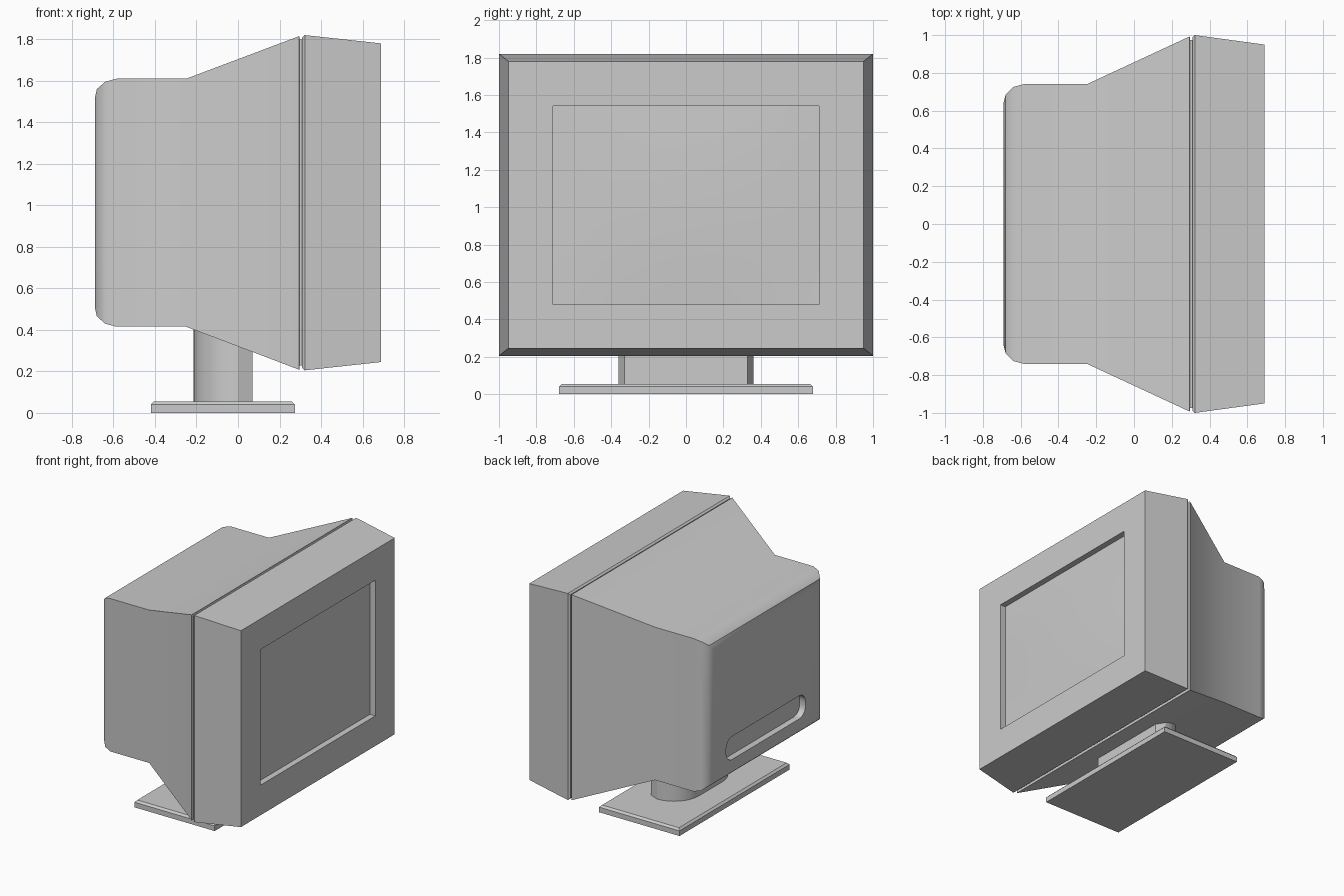
import bpy, bmesh
from math import sin, cos, pi

if "Cube" in bpy.data.objects:
    bpy.data.objects.remove(bpy.data.objects["Cube"])


def loft(name, rings, smooth=None):
    """Skin a list of equal-length point rings and cap both ends."""
    bm = bmesh.new()
    loops = [[bm.verts.new(p) for p in ring] for ring in rings]
    for a, b in zip(loops, loops[1:]):
        for i in range(len(a)):
            j = (i + 1) % len(a)
            bm.faces.new((a[i], a[j], b[j], b[i]))
    bm.faces.new(loops[0])
    bm.faces.new(loops[-1])
    bmesh.ops.recalc_face_normals(bm, faces=bm.faces)
    return finish(name, bm, smooth)


def finish(name, bm, smooth=None):
    mesh = bpy.data.meshes.new(name)
    bm.to_mesh(mesh)
    bm.free()
    obj = bpy.data.objects.new(name, mesh)
    bpy.context.collection.objects.link(obj)
    if smooth:
        activate(obj)
        bpy.ops.object.shade_smooth_by_angle(angle=smooth)
    return obj


def activate(obj):
    bpy.ops.object.select_all(action='DESELECT')
    obj.select_set(True)
    bpy.context.view_layer.objects.active = obj


def rect_x(x, hy, z0, z1):
    return [(x, -hy, z0), (x, hy, z0), (x, hy, z1), (x, -hy, z1)]


def rect_z(z, x0, x1, hy):
    return [(x0, -hy, z), (x1, -hy, z), (x1, hy, z), (x0, hy, z)]


# Rear housing: rounded back, straight box, flare towards the bezel, groove lip
rear_profile = [(-0.69, 0.645, 0.51, 1.515), (-0.68, 0.685, 0.465, 1.56),
                (-0.64, 0.725, 0.43, 1.595), (-0.585, 0.74, 0.415, 1.61),
                (-0.25, 0.74, 0.415, 1.61), (0.295, 0.993, 0.208, 1.815),
                (0.296, 0.975, 0.228, 1.798), (0.32, 0.975, 0.228, 1.798)]
rear = loft("rear_housing", [rect_x(*p) for p in rear_profile])

# Rounded slot recessed into the back
r, hy, z0, z1 = 0.075, 0.49, 0.57, 0.75
slot = []
for k, (cy, cz) in enumerate([(hy - r, z1 - r), (-hy + r, z1 - r),
                              (-hy + r, z0 + r), (hy - r, z0 + r)]):
    for i in range(7):
        a = k * pi / 2 + i * pi / 12
        slot.append((cy + r * cos(a), cz + r * sin(a)))
cutter = loft("slot_cutter", [[(x, y, z) for y, z in slot] for x in (-0.8, -0.64)])
cutter.hide_render = True
mod = rear.modifiers.new("slot", 'BOOLEAN')
mod.operation = 'DIFFERENCE'
mod.solver = 'EXACT'
mod.object = cutter
activate(rear)
bpy.ops.object.modifier_apply(modifier=mod.name)
bpy.data.objects.remove(cutter)
activate(rear)
bpy.ops.object.shade_smooth_by_angle(angle=0.6)

# Front bezel with the screen opening
bezel_profile = [(0.309, 0.975, 0.228, 1.798), (0.309, 0.988, 0.217, 1.808),
                 (0.322, 1.0, 0.205, 1.82), (0.69, 0.95, 0.245, 1.78),
                 (0.69, 0.71, 0.48, 1.54), (0.64, 0.71, 0.48, 1.54)]
loft("front_bezel", [rect_x(*p) for p in bezel_profile])

# Gently bulging screen
bm = bmesh.new()
n = 12
grid = []
for i in range(n + 1):
    u = 2 * i / n - 1
    grid.append([])
    for j in range(n + 1):
        v = 2 * j / n - 1
        x = 0.643 + 0.015 * (1 - u * u) * (1 - v * v)
        grid[-1].append(bm.verts.new((x, 0.71 * u, 1.01 + 0.53 * v)))
for i in range(n):
    for j in range(n):
        bm.faces.new((grid[i][j], grid[i + 1][j], grid[i + 1][j + 1], grid[i][j + 1]))
finish("screen", bm, 0.6)

# Stand column: flat front, bevelled sides, rounded back
outline = [(0.07, -0.33), (0.07, 0.33)]
for side in (1, -1):
    for i in range(9):
        a = (i if side > 0 else 8 - i) * pi / 16
        outline.append((-0.215 * sin(a), side * (0.145 + 0.215 * cos(a))))
loft("stand_column", [[(x, y, z) for x, y in outline] for z in (0.05, 0.45)], 0.5)

# Base plate with a chamfered top edge
loft("base_plate", [rect_z(0, -0.42, 0.275, 0.68), rect_z(0.04, -0.42, 0.275, 0.68),
                    rect_z(0.055, -0.405, 0.26, 0.665)])
